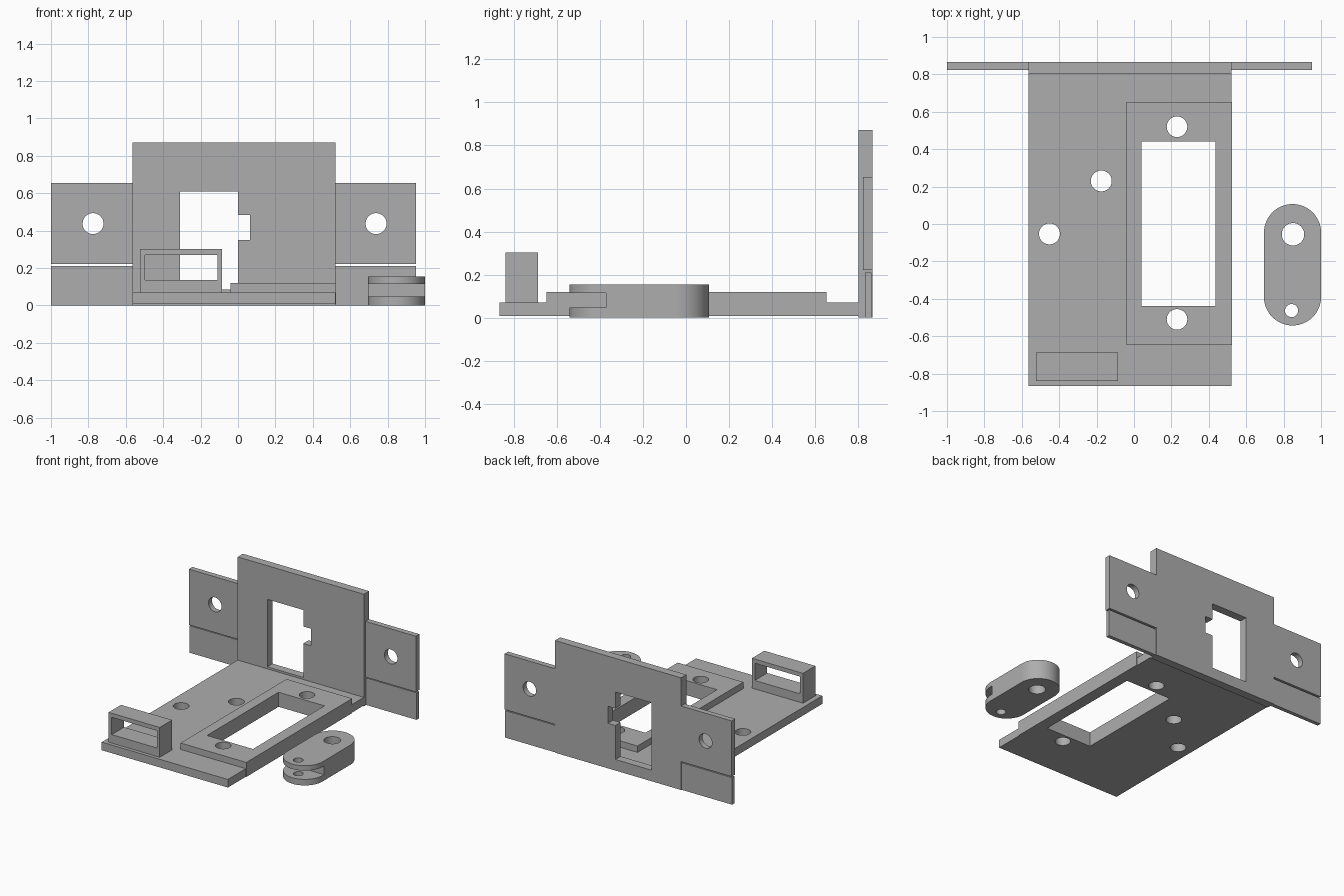
import bpy, bmesh
from math import pi, sin, cos, radians

cube = bpy.data.objects.get("Cube")
if cube:
    bpy.data.objects.remove(cube, do_unlink=True)

grey = bpy.data.materials.new("plain grey")
grey.use_nodes = True
grey.diffuse_color = (0.42, 0.42, 0.42, 1)
grey.node_tree.nodes["Principled BSDF"].inputs["Base Color"].default_value = grey.diffuse_color


def arc(cx, cy, r, start=0.0, sweep=2 * pi, steps=48):
    count = steps if sweep >= 2 * pi else steps + 1
    return [(cx + r * cos(start + sweep * i / steps),
             cy + r * sin(start + sweep * i / steps)) for i in range(count)]


def rect(x0, x1, y0, y1):
    return [(x0, y0), (x1, y0), (x1, y1), (x0, y1)]


def slab(name, outlines, low, high, upright=False):
    """Extrude an outline with holes; upright slabs are drawn in x-z and run along y."""
    curve = bpy.data.curves.new(name, 'CURVE')
    curve.dimensions = '2D'
    curve.fill_mode = 'BOTH'
    curve.extrude = (high - low) / 2
    for points in outlines:
        spline = curve.splines.new('POLY')
        spline.points.add(len(points) - 1)
        for p, (x, y) in zip(spline.points, points):
            p.co = (x, y, 0, 1)
        spline.use_cyclic_u = True
    temp = bpy.data.objects.new(name + "_curve", curve)
    bpy.context.collection.objects.link(temp)
    bpy.context.view_layer.update()
    mesh = bpy.data.meshes.new_from_object(
        temp.evaluated_get(bpy.context.evaluated_depsgraph_get()))
    bpy.data.objects.remove(temp, do_unlink=True)
    bpy.data.curves.remove(curve)

    # Weld caps to sides and put the slab in place
    bm = bmesh.new()
    bm.from_mesh(mesh)
    bmesh.ops.remove_doubles(bm, verts=bm.verts, dist=1e-5)
    mid = (low + high) / 2
    for v in bm.verts:
        x, y, z = v.co
        v.co = (x, mid - z, y) if upright else (x, y, z + mid)
    bmesh.ops.recalc_face_normals(bm, faces=bm.faces)
    bm.to_mesh(mesh)
    bm.free()
    mesh.name = name
    mesh.materials.clear()
    mesh.materials.append(grey)
    mesh.shade_smooth()
    mesh.set_sharp_from_angle(angle=radians(30))
    obj = bpy.data.objects.new(name, mesh)
    bpy.context.collection.objects.link(obj)
    return obj


LEFT, RIGHT, BACK = -0.565, 0.52, 0.867
WALL_FRONT, BOTTOM, FLOOR = 0.803, 0.007, 0.07
PAD = (-0.04, 0.525, -0.648, 0.653)

# Base plate, notched around the raised pad
slab("base_plate", [
    [(LEFT, -BACK), (RIGHT, -BACK), (RIGHT, PAD[2]), (PAD[0], PAD[2]),
     (PAD[0], PAD[3]), (RIGHT, PAD[3]), (RIGHT, WALL_FRONT), (LEFT, WALL_FRONT)],
    arc(-0.175, 0.23, 0.056), arc(-0.452, -0.053, 0.056)], BOTTOM, FLOOR)

# Raised pad with a rectangular window and two screw holes
slab("raised_pad", [
    rect(*PAD), rect(0.04, 0.435, -0.438, 0.441),
    arc(0.23, 0.52, 0.055), arc(0.23, -0.51, 0.055)], BOTTOM, 0.12)

# Back wall with a keyed opening
slab("back_wall", [
    rect(LEFT, RIGHT, 0, 0.872),
    [(-0.31, 0.086), (0, 0.086), (0, 0.35), (0.065, 0.35),
     (0.065, 0.482), (0, 0.482), (0, 0.61), (-0.31, 0.61)]],
    WALL_FRONT, BACK, upright=True)

# Mounting wings, each with a separate strip below
for side, x0, x1, hole in (("right", -1, LEFT, -0.775), ("left", RIGHT, 0.953, 0.738)):
    slab(side + "_wing", [rect(x0, x1, 0.22, 0.653), arc(hole, 0.437, 0.056)],
         0.824, BACK, upright=True)
    slab(side + "_wing_strip", [rect(x0, x1, 0, 0.21)], 0.832, 0.862, upright=True)

# Guide loop at the front
slab("guide_loop", [rect(-0.525, -0.085, FLOOR, 0.302), rect(-0.498, -0.11, 0.136, 0.27)],
     -0.84, -0.688, upright=True)

# Loose link: round-ended body with a two-pronged fork
CX, R, FORK = 0.8475, 0.1525, -0.373
slab("link_body", [
    arc(CX, -0.046, R, 0, pi) + [(CX - R, FORK), (CX + R, FORK)],
    arc(0.85, -0.055, 0.06)], 0, 0.153)
for name, low, high in (("lower", 0, 0.047), ("upper", 0.115, 0.153)):
    slab("link_" + name + "_prong", [
        arc(CX, -0.39, R, pi, pi) + [(CX + R, FORK), (CX - R, FORK)],
        arc(0.8425, -0.463, 0.035)], low, high)
